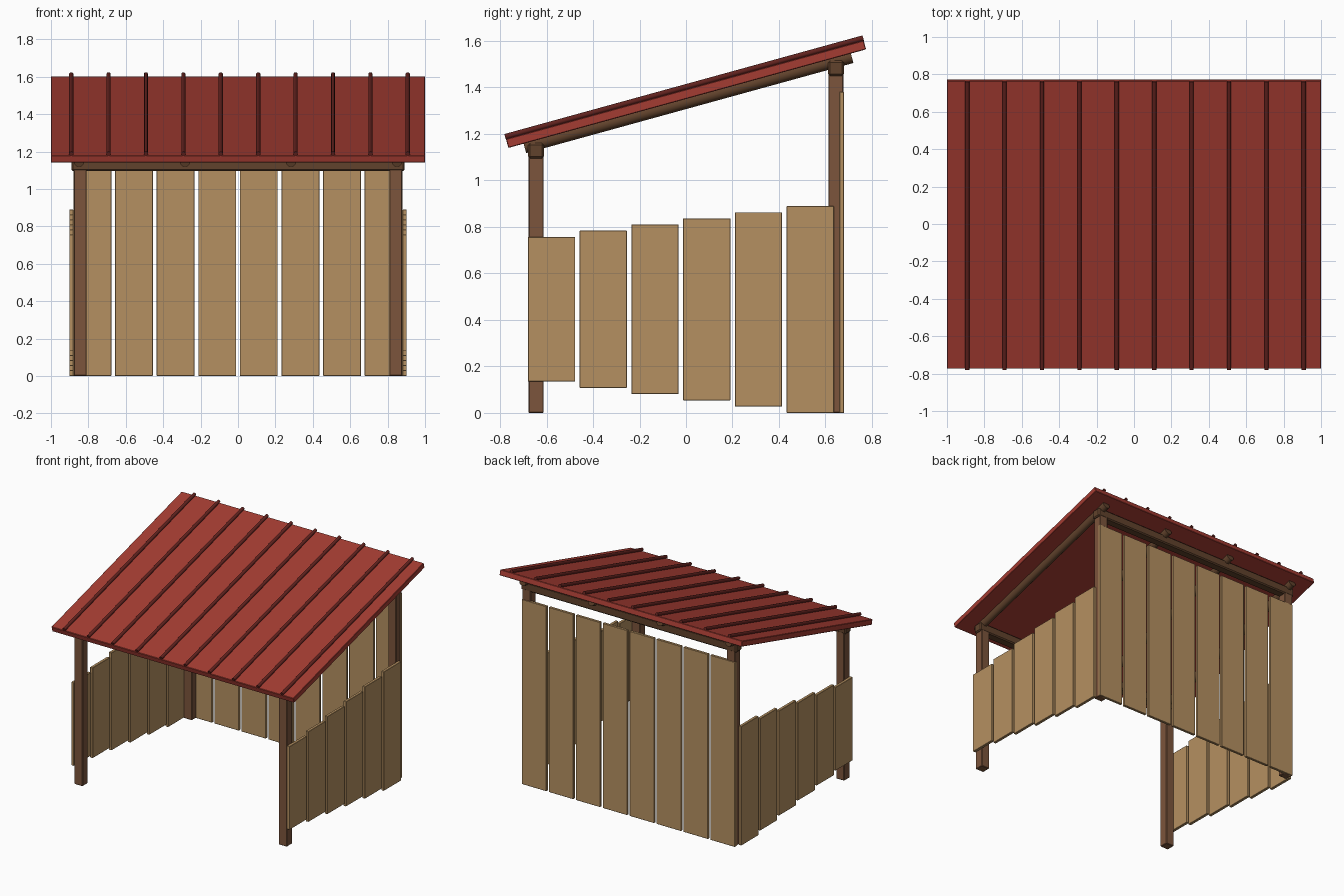
import bpy, math
from mathutils import Vector, Matrix

if "Cube" in bpy.data.objects:
    bpy.data.objects.remove(bpy.data.objects["Cube"])

SLOPE = math.radians(15.4)
UP = Vector((0, -math.sin(SLOPE), math.cos(SLOPE)))   # roof normal
ROOF_C = Vector((0, 0, 1.371))


def mat(name, rgb):
    m = bpy.data.materials.new(name)
    m.diffuse_color = (*rgb, 1)
    m.use_nodes = True
    m.node_tree.nodes["Principled BSDF"].inputs["Base Color"].default_value = m.diffuse_color
    return m


RED = mat("roof_red", (0.37, 0.045, 0.032))
DARK_RED = mat("rib_red", (0.12, 0.016, 0.013))
PLANK = mat("plank_wood", (0.46, 0.28, 0.12))
POST = mat("post_wood", (0.20, 0.09, 0.045))
BEAM = mat("beam_wood", (0.12, 0.055, 0.025))


def box(name, lo, hi, m, bevel=0.0):
    lo, hi = Vector(lo), Vector(hi)
    bpy.ops.mesh.primitive_cube_add(size=1, location=(lo + hi) / 2)
    o = bpy.context.object
    o.name = name
    o.data.transform(Matrix.Diagonal((*(hi - lo), 1)))
    o.data.materials.append(m)
    if bevel:
        b = o.modifiers.new("bevel", 'BEVEL')
        b.width, b.segments = bevel, 1
    return o


def sloped_rod(name, x, offset, length, r, sides, m):
    # rod running parallel to the roof slope
    loc = ROOF_C + UP * offset + Vector((x, 0, 0))
    bpy.ops.mesh.primitive_cylinder_add(vertices=sides, radius=r, depth=length, location=loc,
                                        rotation=(SLOPE - math.pi / 2, 0, 0))
    o = bpy.context.object
    o.name = name
    o.data.materials.append(m)
    bpy.ops.object.shade_smooth_by_angle(angle=math.radians(40))


# roof sheet with standing ribs
roof = box("roof_sheet", (-1, -0.798, -0.02), (1, 0.798, 0.02), RED, 0.003)
roof.location = ROOF_C
roof.rotation_euler.x = SLOPE
for i in range(10):
    sloped_rod(f"roof_rib_{i}", -0.892 + 0.2 * i, 0.03, 1.598, 0.012, 10, DARK_RED)

# round rafters below the sheet
for i in range(4):
    sloped_rod(f"rafter_{i}", -0.85 + 1.7 / 3 * i, -0.034, 1.46, 0.028, 12, BEAM)

# cross beams and corner posts
for label, y, top in (("front", -0.645, 1.16), ("back", 0.645, 1.515)):
    box(label + "_beam", (-0.89, y - 0.034, top - 0.065), (0.89, y + 0.034, top), BEAM, 0.008)
    for side, s in (("left", -1), ("right", 1)):
        x = 0.844 * s
        box(f"{label}_{side}_post", (x - 0.034, y - 0.033, 0), (x + 0.034, y + 0.033, top - 0.02), POST, 0.004)

# back wall planks
for i in range(8):
    x = -0.88 + 0.2225 * i
    box(f"back_plank_{i}", (x, 0.66, 0), (x + 0.2025, 0.68, 1.38), PLANK, 0.002)

# stepped side planks, rising in height and dropping at the base towards the back
for side, s in (("left", -1), ("right", 1)):
    for i in range(6):
        y = -0.68 + 0.2225 * i
        x0, x1 = sorted((0.88 * s, 0.902 * s))
        box(f"{side}_plank_{i}", (x0, y, 0.135 - 0.027 * i), (x1, y + 0.2035, 0.757 + 0.0265 * i), PLANK, 0.002)
